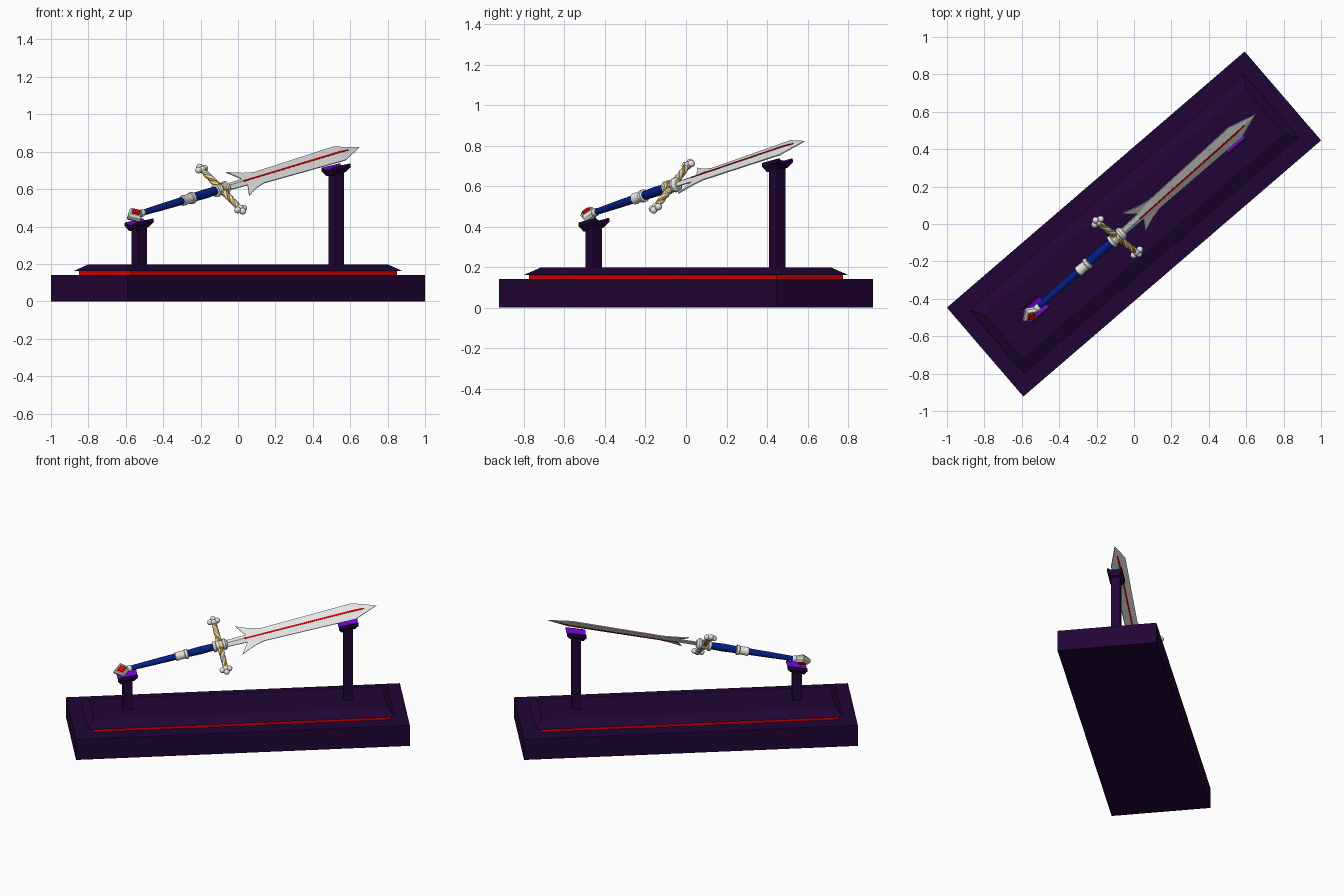
import bpy, bmesh, math
from mathutils import Matrix, Vector

if "Cube" in bpy.data.objects:
    bpy.data.objects.remove(bpy.data.objects["Cube"])


def material(name, rgb):
    m = bpy.data.materials.new(name)
    m.diffuse_color = (*rgb, 1)
    m.use_nodes = True
    m.node_tree.nodes["Principled BSDF"].inputs["Base Color"].default_value = m.diffuse_color
    return m


DARK = material("dark purple", (0.0155, 0.0016, 0.037))
RED = material("red", (0.78, 0.0, 0.0))
VIOLET = material("bright violet", (0.17, 0.001, 0.72))
STEEL = material("blade steel", (0.78, 0.78, 0.78))
SILVER = material("pale silver", (0.80, 0.78, 0.74))
GOLD = material("gold", (0.70, 0.42, 0.05))
BLUE = material("deep blue", (0.001, 0.014, 0.24))

# Stand frame (long axis turned in plan) and sword frame (x = hilt to tip, z = face normal)
STAND = Matrix.Rotation(math.radians(40.7), 4, 'Z')
SWORD = (Matrix.Translation((-0.090, -0.070, 0.60))
         @ Matrix.Rotation(math.radians(41.6), 4, 'Z')
         @ Matrix.Rotation(math.radians(-12.7), 4, 'Y')
         @ Matrix.Rotation(math.radians(40), 4, 'X'))


def make(name, bm, frame, mats, smooth=None):
    bmesh.ops.recalc_face_normals(bm, faces=bm.faces)
    me = bpy.data.meshes.new(name)
    bm.to_mesh(me)
    bm.free()
    me.transform(frame)
    for m in mats:
        me.materials.append(m)
    if smooth:
        me.shade_smooth()
        me.set_sharp_from_angle(angle=math.radians(smooth))
    ob = bpy.data.objects.new(name, me)
    bpy.context.collection.objects.link(ob)
    return ob


def loft(bm, rings, mat=lambda i, j: 0):
    """Skin a list of equal-length rings and cap both ends."""
    vs = [[bm.verts.new(p) for p in r] for r in rings]
    n = len(vs[0])
    for i in range(len(vs) - 1):
        for j in range(n):
            k = (j + 1) % n
            f = bm.faces.new((vs[i][j], vs[i][k], vs[i + 1][k], vs[i + 1][j]))
            f.material_index = mat(i, j)
    bm.faces.new(vs[0][::-1])
    bm.faces.new(vs[-1])


def rect(hx, hy, z, cx=0):
    return [(cx + hx, hy, z), (cx - hx, hy, z), (cx - hx, -hy, z), (cx + hx, -hy, z)]


def diamond(hx, hy, z, cx=0):
    return [(cx + hx, 0, z), (cx, hy, z), (cx - hx, 0, z), (cx, -hy, z)]


def stacked(name, rings, frame, mat):
    bm = bmesh.new()
    loft(bm, rings)
    return make(name, bm, frame, [mat])


def lathe(name, profile, mat, n=20):
    """Turned part around the sword axis; profile is (x, radius)."""
    bm = bmesh.new()
    loft(bm, [[(x, r * math.cos(2 * math.pi * j / n), r * math.sin(2 * math.pi * j / n))
               for j in range(n)] for x, r in profile])
    return make(name, bm, SWORD, [mat], 40)


# ---- Stand: plinth, red band, bevelled top plate
stacked("plinth", [rect(1.05, 0.3135, 0), rect(1.05, 0.3135, 0.142)], STAND, DARK)
stacked("red_band", [rect(0.937, 0.216, 0.142), rect(0.937, 0.216, 0.162)], STAND, RED)
stacked("top_plate", [rect(0.968, 0.223, 0.162), rect(0.922, 0.155, 0.198)], STAND, DARK)


# ---- Two posts, each with a sloping trough-shaped cradle lined in violet
def cradle(name, u, top):
    arc = [(0.038 * math.cos(a), -0.013 * math.sin(a))
           for a in [math.pi * k / 8 for k in range(9)]]
    prof = arc + [(-0.046, 0), (-0.048, -0.018), (-0.03, -0.045),
                  (0.03, -0.045), (0.048, -0.018), (0.046, 0)]
    bm = bmesh.new()
    rings = []
    for s in (-1, 1):
        rings.append([(u + s * (0.044 if z < -0.04 else 0.062), v, top + z + s * 0.011)
                      for v, z in prof])
    loft(bm, rings, lambda i, j: 1 if j < 8 else 0)
    bmesh.ops.triangulate(bm, faces=[f for f in bm.faces if len(f.verts) > 4])
    make(name, bm, STAND, [DARK, VIOLET])


for label, u, top in (("rear", -0.697, 0.432), ("front", 0.692, 0.726)):
    stacked(label + "_post", [rect(0.029, 0.029, 0.198, u), rect(0.029, 0.029, top - 0.035, u)],
            STAND, DARK)
    cradle(label + "_cradle", u, top)

# ---- Grip, collar and guard hub
lathe("lower_grip", [(-0.60, 0.015), (-0.42, 0.019), (-0.27, 0.021)], BLUE)
lathe("upper_grip", [(-0.22, 0.022), (-0.12, 0.025), (-0.03, 0.022)], BLUE)
lathe("grip_collar", [(-0.288, 0.022), (-0.284, 0.028), (-0.268, 0.028), (-0.264, 0.026),
                      (-0.228, 0.027), (-0.224, 0.032), (-0.208, 0.032), (-0.204, 0.024)], SILVER)
lathe("guard_hub", [(-0.045, 0.026), (-0.042, 0.035), (-0.026, 0.035), (-0.022, 0.029),
                    (0.018, 0.029), (0.022, 0.036), (0.036, 0.036), (0.05, 0.022)], SILVER)
lathe("hub_band", [(-0.008, 0.028), (-0.008, 0.032), (0.006, 0.032), (0.006, 0.028)], GOLD)
lathe("pommel_ferrule", [(-0.595, 0.017), (-0.59, 0.02), (-0.575, 0.02), (-0.57, 0.017)], SILVER)

# ---- Pommel: bevelled diamond with a gem on both faces
PX = -0.632
stacked("pommel", [diamond(0.040, 0.034, -0.022, PX), diamond(0.056, 0.047, -0.008, PX),
                   diamond(0.056, 0.047, 0.008, PX), diamond(0.040, 0.034, 0.022, PX)], SWORD, SILVER)
for s, label in ((1, "upper"), (-1, "lower")):
    stacked(label + "_gem", [diamond(0.034, 0.028, s * 0.020, PX),
                             diamond(0.026, 0.021, s * 0.029, PX)], SWORD, RED)

# ---- Guard arms: twisted two-colour rods with trefoil ends
for s, label in ((1, "left"), (-1, "right")):
    bm = bmesh.new()
    rings = []
    for i in range(25):
        t = i / 24
        r = 0.020 - 0.004 * t
        rings.append([(r * math.cos(a) * (1 if j % 3 else 0.8), s * (0.02 + 0.145 * t),
                       r * math.sin(a) * (1 if j % 3 else 0.8))
                      for j, a in enumerate([2 * math.pi * j / 12 + t * 4.5 for j in range(12)])])
    loft(bm, rings, lambda i, j: (j // 3) % 2)
    make(label + "_guard_arm", bm, SWORD, [GOLD, SILVER], 40)
    bm = bmesh.new()
    for x, y, r in ((0, 0.188, 0.018), (0.023, 0.170, 0.018), (-0.023, 0.170, 0.018), (0, 0.164, 0.02)):
        bmesh.ops.create_uvsphere(bm, u_segments=14, v_segments=8, radius=r,
                                  matrix=Matrix.Translation((x, s * y, 0)))
    make(label + "_trefoil", bm, SWORD, [SILVER], 60)

# ---- Blade: ridged section with swept-back barbs
EDGE = [(0.03, 0.022), (0.172, 0.026), (0.122, 0.1), (0.17, 0.078), (0.21, 0.062),
        (0.275, 0.045), (0.865, 0.056)]
TIP = 1.012
bm = bmesh.new()
top, bot = {}, {}
for d, sz in ((top, 1), (bot, -1)):
    d["tip"] = bm.verts.new((TIP, 0, sz * 0.002))
    for i in (0, 1, 5, 6):
        d["spine", i] = bm.verts.new((EDGE[i][0], 0, sz * 0.012))
    for s in (1, -1):
        for i, (x, y) in enumerate(EDGE):
            d[s, i] = bm.verts.new((x, s * y, sz * 0.003))
        for i, j in ((0, 1), (1, 5), (5, 6)):
            bm.faces.new((d["spine", i], d["spine", j], d[s, j], d[s, i]))
        bm.faces.new((d["spine", 6], d["tip"], d[s, 6]))
        for i in (2, 3, 4):
            bm.faces.new((d[s, 1], d[s, i], d[s, i + 1]))
for s in (1, -1):
    keys = [(s, i) for i in range(len(EDGE))] + ["tip"]
    for a, b in zip(keys, keys[1:]):
        bm.faces.new((top[a], top[b], bot[b], bot[a]))
    bm.faces.new((top["spine", 0], top[s, 0], bot[s, 0], bot["spine", 0]))
make("blade", bm, SWORD, [STEEL])

# ---- Red inlay down the ridge on both faces
for s, label in ((1, "upper"), (-1, "lower")):
    stacked(label + "_inlay",
            [[(x, -w, s * z), (x, w, s * z), (x, w, s * (z - 0.005)), (x, -w, s * (z - 0.005))]
             for x, z, w in ((0.16, 0.0132, 0.0045), (0.865, 0.0132, 0.0055), (0.93, 0.009, 0.004))],
            SWORD, RED)
